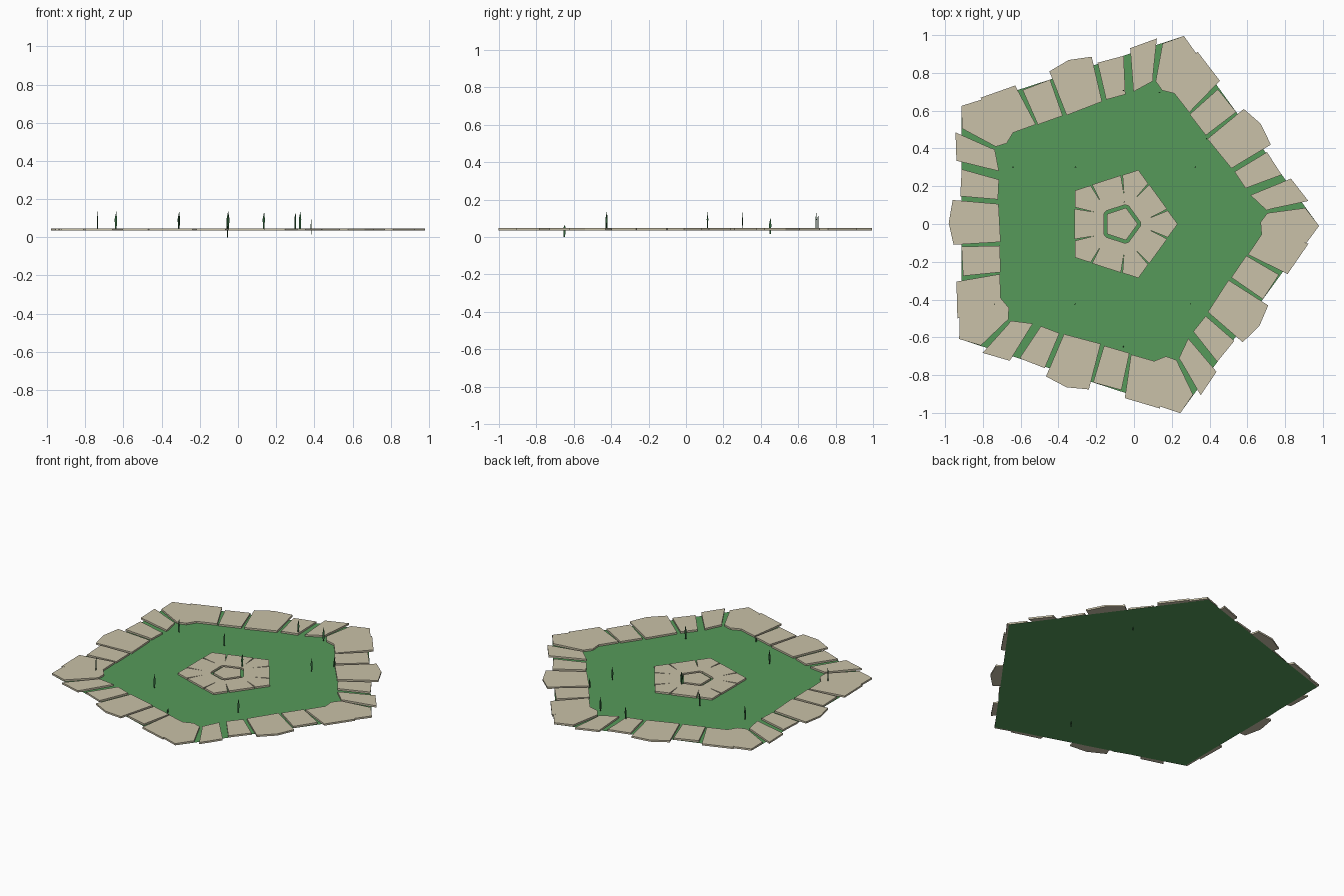
import bpy, bmesh, math
from mathutils import Matrix, Vector

if "Cube" in bpy.data.objects:
    bpy.data.objects.remove(bpy.data.objects["Cube"])

CX = -0.07            # centre of the pentagon
BASE, TOP = 0.035, 0.047


def material(name, rgb):
    m = bpy.data.materials.new(name)
    m.diffuse_color = (*rgb, 1)
    m.use_nodes = True
    m.node_tree.nodes["Principled BSDF"].inputs["Base Color"].default_value = m.diffuse_color
    return m


stone_mat = material("sandstone", (0.587, 0.535, 0.392))
grass_mat = material("grass_green", (0.094, 0.323, 0.102))
blade_mat = material("dark_blade_green", (0.03, 0.13, 0.045))


def make_object(name, bm, mat):
    bmesh.ops.recalc_face_normals(bm, faces=bm.faces[:])
    me = bpy.data.meshes.new(name)
    bm.to_mesh(me)
    bm.free()
    me.materials.append(mat)
    ob = bpy.data.objects.new(name, me)
    bpy.context.collection.objects.link(ob)
    return ob


def slab(name, outline, turn=0):
    """Flat stone extruded from an outline, turned about the pentagon centre."""
    bm = bmesh.new()
    rot = Matrix.Rotation(turn * math.tau / 5, 3, 'Z')
    pts = [rot @ Vector((x - CX, y, 0)) for x, y in outline]
    face = bm.faces.new([bm.verts.new((p.x + CX, p.y, BASE + 0.0006)) for p in pts])
    up = bmesh.ops.extrude_face_region(bm, geom=[face])["geom"]
    for v in up:
        if isinstance(v, bmesh.types.BMVert):
            v.co.z = TOP
    if face.is_valid and len(bm.faces) == len(outline) + 1:   # close the underside
        bm.faces.new([v for v in bm.verts if v.co.z < TOP - 0.001])
    return make_object(name, bm, stone_mat)


def pentagon(r):
    return [(CX + r * math.cos(k * math.tau / 5), r * math.sin(k * math.tau / 5))
            for k in range(5)]


# Lawn sheet
bm = bmesh.new()
lawn = bm.faces.new([bm.verts.new((x, y, BASE)) for x, y in pentagon(1.042)])
make_object("lawn", bm, grass_mat)

# Border stones: one side of the pentagon plus its corner, repeated five times
border = {
    "corner": [(0.907, 0.085), (0.98, -0.01), (0.913, -0.10), (0.675, -0.058),
               (0.67, 0.01), (0.706, 0.058)],
    "first": [(-0.945, 0.485), (-0.765, 0.405), (-0.737, 0.395), (-0.715, 0.28),
              (-0.94, 0.335)],
    "second": [(-0.912, 0.29), (-0.715, 0.235), (-0.72, 0.13), (-0.92, 0.147)],
    "middle": [(-0.96, 0.127), (-0.717, 0.106), (-0.706, -0.095), (-0.955, -0.11),
               (-0.981, 0.005)],
    "fourth": [(-0.913, -0.12), (-0.71, -0.115), (-0.706, -0.255), (-0.905, -0.275)],
    "fifth": [(-0.94, -0.305), (-0.71, -0.265), (-0.705, -0.41), (-0.935, -0.50)],
}
for k in range(5):
    for part, outline in border.items():
        slab(f"border_stone_{part}_{k}", outline, k)

# Paved centre: middle pentagon ringed by corner and side slabs
slab("centre_stone", pentagon(0.09))
side = [(-0.315, 0.08), (-0.16, 0.056), (-0.16, -0.056), (-0.315, -0.08)]
corner = [(0.231, 0), (0.179, 0.071), (0.034, 0.012), (0.034, -0.012), (0.179, -0.071)]
for k in range(5):
    slab(f"centre_side_stone_{k}", side, k)
    slab(f"centre_corner_stone_{k}", corner, k)

# Grass blades: slim leaf with triangular section (x, y, foot height, turn)
blades = [(-0.055, 0.705, 0.04, 0.2), (0.135, 0.695, 0.045, 0.4), (0.385, 0.45, 0.015, 1.4),
          (-0.64, 0.30, 0.045, 0.1), (-0.31, 0.30, 0.045, 0), (0.325, 0.30, 0.045, 0.1),
          (-0.05, 0.115, 0.045, 0.7), (-0.735, -0.425, 0.045, 1.5),
          (-0.31, -0.425, 0.045, 0.9), (0.30, -0.425, 0.045, 0.8), (-0.055, -0.65, 0, 1.2)]
for i, (x, y, z, turn) in enumerate(blades):
    bm = bmesh.new()
    rings = [[bm.verts.new(p) for p in ((-w, 0, h), (w, 0, h), (0, w * 0.7, h))]
             for w, h in ((0.004, 0), (0.0065, 0.05))]
    tip = bm.verts.new((0.002, 0, 0.09 if z > 0 else 0.045 + 0.02))
    bm.faces.new(rings[0])
    for j in range(3):
        n = (j + 1) % 3
        bm.faces.new((rings[0][j], rings[0][n], rings[1][n], rings[1][j]))
        bm.faces.new((rings[1][j], rings[1][n], tip))
    ob = make_object(f"grass_blade_{i}", bm, blade_mat)
    ob.location = (x, y, z)
    ob.rotation_euler.z = turn
